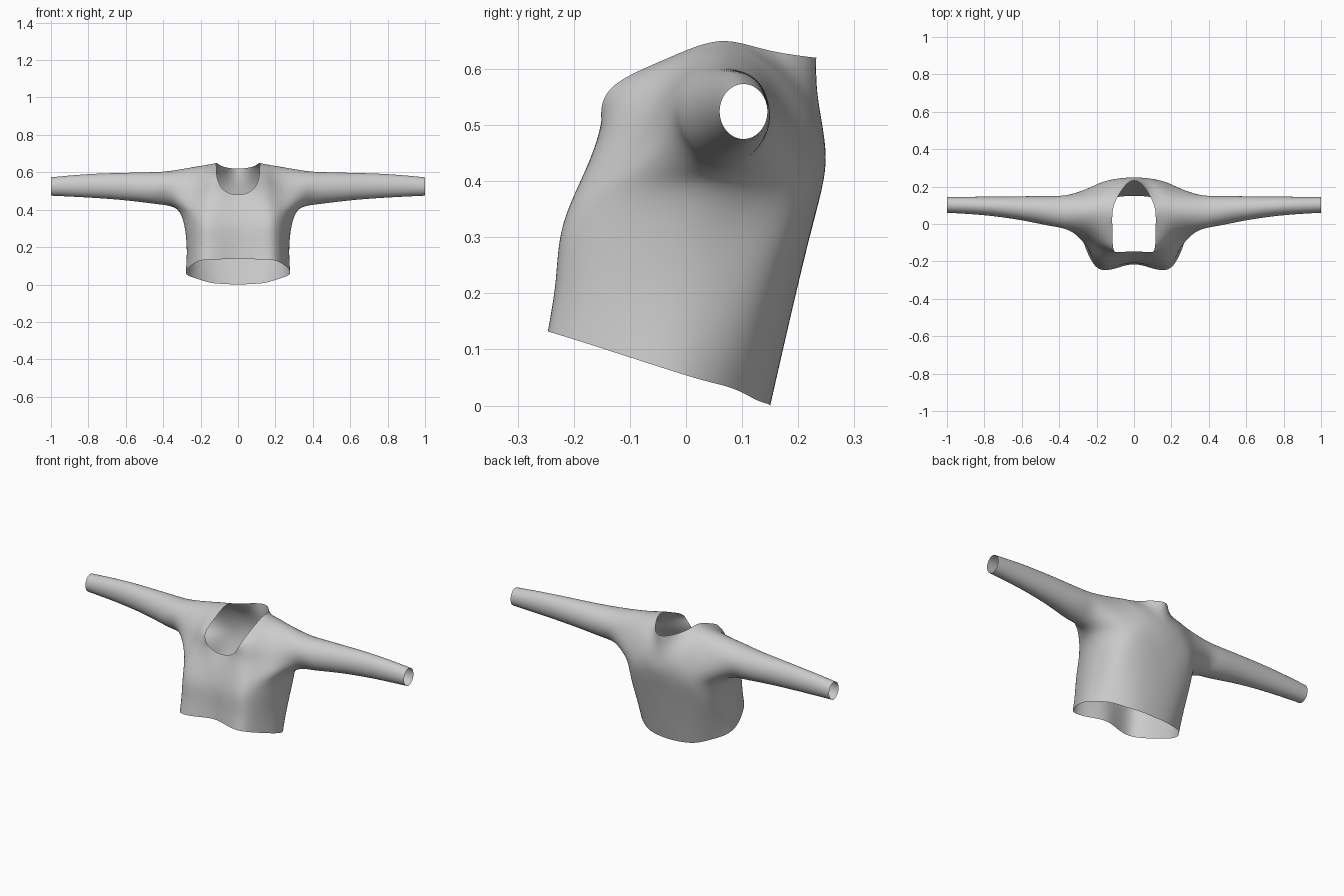
import bpy, bmesh, math
from mathutils import Vector

if "Cube" in bpy.data.objects:
    bpy.data.objects.remove(bpy.data.objects["Cube"])

# Half of the pullover: columns of points running from front hem, over the shoulder, to back hem
front_centre = [(0, -.215, .138), (0, -.21, .22), (0, -.205, .31), (0, -.18, .4), (0, -.147, .48)]
back_centre = [(0, .235, .62), (0, .234, .55), (0, .248, .46), (0, .243, .39),
               (0, .22, .3), (0, .187, .16), (0, .15, 0)]
neck_column = [(.09, -.235, .135), (.09, -.225, .22), (.09, -.215, .31), (.085, -.185, .4),
               (.075, -.15, .505), (.11, -.135, .565), (.115, -.04, .615), (.115, .06, .65),
               (.085, .148, .632), (.075, .215, .555), (.075, .243, .47), (.08, .238, .39),
               (.08, .218, .3), (.08, .183, .165), (.075, .146, .003)]
mid_column = [(.165, -.245, .132), (.165, -.23, .22), (.17, -.22, .31), (.17, -.185, .395),
              (.165, -.14, .48), (.165, -.105, .555), (.165, -.03, .61), (.17, .06, .638),
              (.17, .135, .617), (.145, .198, .55), (.15, .225, .47), (.16, .225, .39),
              (.16, .203, .3), (.155, .168, .17), (.15, .125, .01)]
armhole_column = [(.225, -.2, .118), (.225, -.185, .2), (.23, -.165, .3), (.25, -.125, .39),
                  (.25, -.09, .465), (.245, -.06, .53), (.24, -.01, .595), (.24, .06, .628),
                  (.24, .125, .605), (.24, .165, .55), (.24, .19, .48), (.24, .185, .4),
                  (.235, .16, .29), (.225, .125, .17), (.215, .085, .03)]
side_front = [(.278, -.06, .073), (.27, -.055, .19), (.28, -.035, .3), (.305, -.01, .385)]
side_back = [(.26, .03, .045), (.265, .05, .18), (.275, .07, .3), (.305, .09, .385)]

# Sleeve rings: x, front y, back y, bottom z, top z
sleeve = [(.36, -.03, .155, .418, .607), (.45, -.01, .15, .432, .601), (.6, .02, .148, .45, .597),
          (.8, .047, .146, .465, .59), (1, .06, .145, .475, .573)]

bm = bmesh.new()


def add(points):
    return [bm.verts.new(p) for p in points]


def strip(a, b, closed=False):
    n = len(a)
    for i in range(n if closed else n - 1):
        j = (i + 1) % n
        bm.faces.new((a[i], b[i], b[j], a[j]))


# Torso panels
fc, bc = add(front_centre), add(back_centre)
c1, c2, c3 = add(neck_column), add(mid_column), add(armhole_column)
s1, s2 = add(side_front), add(side_back)
strip(fc, c1[:5])
strip(c1, c2)
strip(c2, c3)
strip(c3[:4], s1)
strip(s1, s2)
strip(s2, c3[:10:-1])
strip(c1[8:], bc)

# Sleeve tube grown out of the armhole loop
ring = c3[3:12] + [s2[3], s1[3]]
n = len(ring)
for x, y0, y1, z0, z1 in sleeve:
    nxt = []
    for i in range(n):
        a = (i - 4) * math.tau / n
        nxt.append((x, (y0 + y1) / 2 + (y1 - y0) / 2 * math.sin(a),
                    (z0 + z1) / 2 + (z1 - z0) / 2 * math.cos(a)))
    nxt = add(nxt)
    strip(ring, nxt, True)
    ring = nxt

bmesh.ops.recalc_face_normals(bm, faces=bm.faces)
mesh = bpy.data.meshes.new("pullover")
bm.to_mesh(mesh)
bm.free()
if sum(p.normal.dot(p.center - Vector((0, 0, .4))) for p in mesh.polygons) < 0:
    mesh.flip_normals()
shirt = bpy.data.objects.new("pullover", mesh)
bpy.context.collection.objects.link(shirt)

mirror = shirt.modifiers.new("mirror", 'MIRROR')
mirror.merge_threshold = .001
subdiv = shirt.modifiers.new("smooth", 'SUBSURF')
subdiv.levels = subdiv.render_levels = 3

# Adjust the cage so that the smoothed cloth passes through the measured points
target = [v.co.copy() for v in mesh.vertices]
for step in range(4):
    dg = bpy.context.evaluated_depsgraph_get()
    dg.update()
    smooth = shirt.evaluated_get(dg).data
    got = [smooth.vertices[i].co.copy() for i in range(len(target))]
    for v, t, g in zip(mesh.vertices, target, got):
        v.co += (t - g) * .8
        if t.x == 0:
            v.co.x = 0
    mesh.update()
    shirt.update_tag()

for p in mesh.polygons:
    p.use_smooth = True
